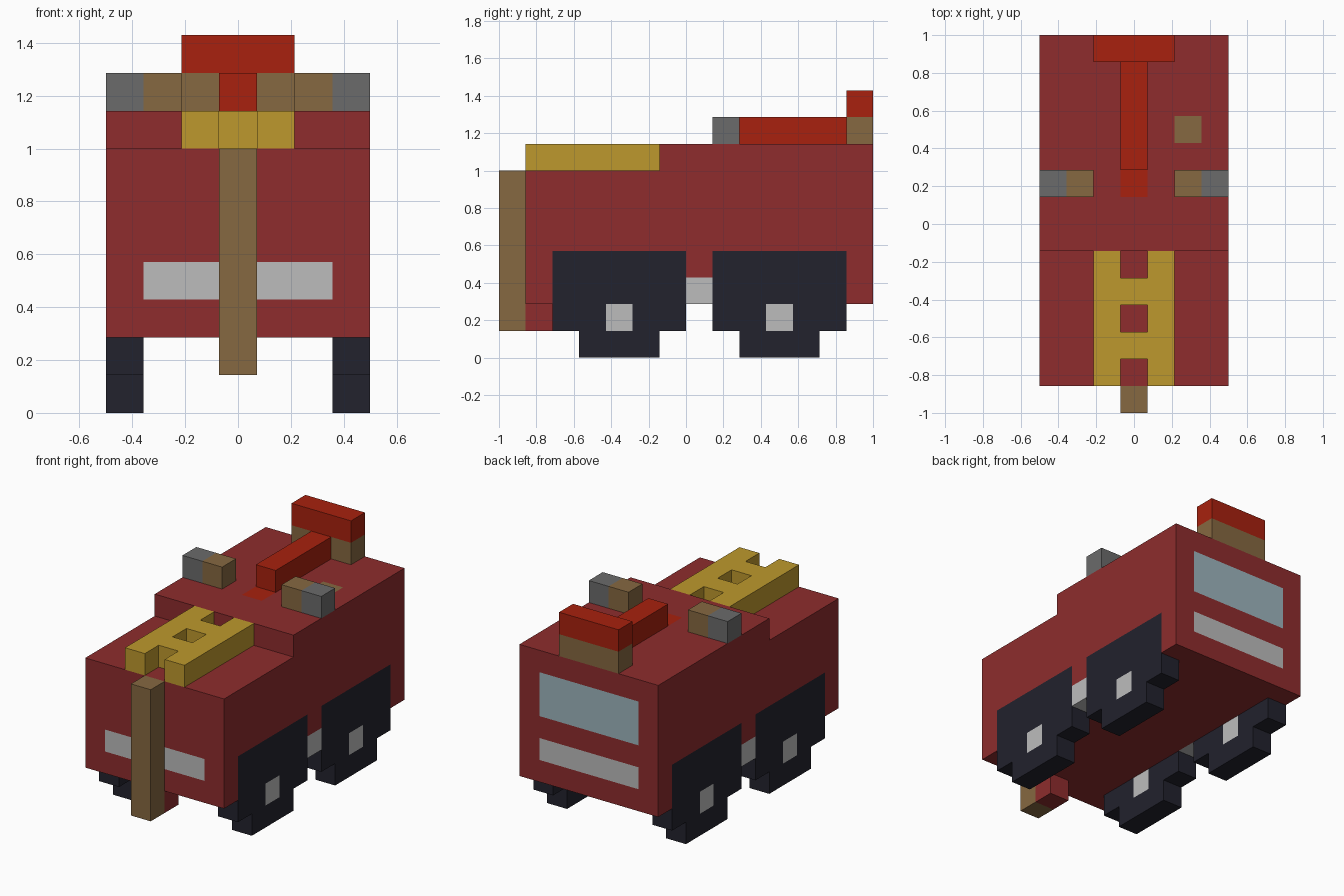
import bpy, bmesh
from mathutils import Vector

if "Cube" in bpy.data.objects:
    bpy.data.objects.remove(bpy.data.objects["Cube"], do_unlink=True)

U = 2 / 14                      # block size
ORIGIN = Vector((3.5, 7, 0))    # centre of the block grid


def material(name, *rgb):
    lin = [((c / 255 + 0.055) / 1.055) ** 2.4 for c in rgb] + [1]
    m = bpy.data.materials.new(name)
    m.use_nodes = True
    m.diffuse_color = lin
    m.node_tree.nodes["Principled BSDF"].inputs["Base Color"].default_value = lin
    return m


RED = material("dark red paint", 142, 44, 45)
BRIGHT = material("bright red", 168, 33, 14)
BLACK = material("tyre black", 34, 34, 45)
LIGHT = material("light grey", 188, 188, 188)
GREY = material("mid grey", 107, 107, 107)
BROWN = material("brown", 134, 104, 65)
YELLOW = material("ladder yellow", 190, 153, 45)
GLASS = material("window blue", 157, 181, 189)


def add_box(bm, lo, hi):
    lo, hi = Vector(lo), Vector(hi)
    verts = bmesh.ops.create_cube(bm, size=1)["verts"]
    for v in verts:
        v.co = Vector([(lo[i] + hi[i]) / 2 + v.co[i] * (hi[i] - lo[i]) for i in range(3)])


def part(name, boxes, mats, cuts=("", "", ""), rule=None):
    """Boxes in block units, cut along grid planes, coloured by a rule on face centre and normal."""
    bm = bmesh.new()
    for lo, hi in boxes:
        add_box(bm, lo, hi)
    for axis, planes in enumerate(cuts):
        for p in planes:
            co, no = Vector(), Vector()
            co[axis], no[axis] = p, 1
            bmesh.ops.bisect_plane(bm, geom=bm.verts[:] + bm.edges[:] + bm.faces[:],
                                   plane_co=co, plane_no=no)
    bm.normal_update()
    if rule:
        for f in bm.faces:
            f.material_index = mats.index(rule(f.calc_center_median(), f.normal))
    for v in bm.verts:
        v.co = (v.co - ORIGIN) * U
    me = bpy.data.meshes.new(name)
    bm.to_mesh(me)
    bm.free()
    for m in mats:
        me.materials.append(m)
    ob = bpy.data.objects.new(name, me)
    bpy.context.collection.objects.link(ob)
    return ob


# Main body with wheel arches, side tanks, bumpers and rear window
def body_colour(c, n):
    outer = abs(c.x - 3.5) > 2.5
    if abs(n.y) > 0.5 and not outer:
        if 3 < c.z < 4:
            return LIGHT
        if n.y > 0 and 5 < c.z < 7:
            return GLASS
    if 7 < c.y < 8 and c.z < 3 and outer and (abs(n.x) > 0.5 or n.z < -0.5):
        return LIGHT
    if abs(n.x) > 0.5 and c.z < 4 and (2 < c.y < 7 or 8 < c.y < 13):
        return BLACK
    return RED


part("body", [((0, 1, 2), (7, 14, 7))], [RED, BLACK, LIGHT, GLASS],
     ((1, 6), (2, 7, 8, 13), (3, 4, 5)), body_colour)


# Raised rear roof with two painted patches
def roof_colour(c, n):
    if n.z > 0.5 and 3 < c.x < 4 and 8 < c.y < 9:
        return BRIGHT
    if n.z > 0.5 and 5 < c.x < 6 and 10 < c.y < 11:
        return BROWN
    return RED


part("raised_roof", [((0, 6, 7), (7, 14, 8))], [RED, BRIGHT, BROWN],
     ((3, 4, 5, 6), (8, 9, 10, 11), ()), roof_colour)

# Wheels: stepped tyre with a square hub showing on both sides
for side, x in (("right", 0), ("left", 6)):
    for end, y in (("front", 2), ("rear", 8)):
        def hub(c, n, y=y):
            is_hub = abs(n.x) > 0.5 and c.z > 1 and y + 2 < c.y < y + 3
            return LIGHT if is_hub else BLACK
        part(f"{end}_{side}_wheel",
             [((x, y, 1), (x + 1, y + 5, 2)), ((x, y + 1, 0), (x + 1, y + 4, 1))],
             [BLACK, LIGHT], ((), (y + 2, y + 3), ()), hub)

# Nose post and the peg behind its foot
part("nose_post", [((3, 0, 1), (4, 1, 7))], [BROWN])
part("nose_peg", [((3, 1, 1), (4, 2, 2))], [RED])

# Ladder on the hood
part("ladder_rails", [((x, 1, 7), (x + 1, 6, 8)) for x in (2, 4)], [YELLOW])
part("ladder_rungs", [((3, y, 7), (4, y + 1, 8)) for y in (2, 4)], [YELLOW])

# Roof lamps, grey on the outside and brown on the inside
for side, outer, inner in (("right", 0, 1), ("left", 6, 5)):
    part(f"{side}_lamp", [((outer, 8, 8), (outer + 1, 9, 9))], [GREY])
    part(f"{side}_lamp_base", [((inner, 8, 8), (inner + 1, 9, 9))], [BROWN])

# Roof bar and rear crest
part("roof_bar", [((3, 9, 8), (4, 13, 9))], [BRIGHT])
part("crest_base", [((2, 13, 8), (5, 14, 9))], [BROWN])
part("crest", [((2, 13, 9), (5, 14, 10))], [BRIGHT])
